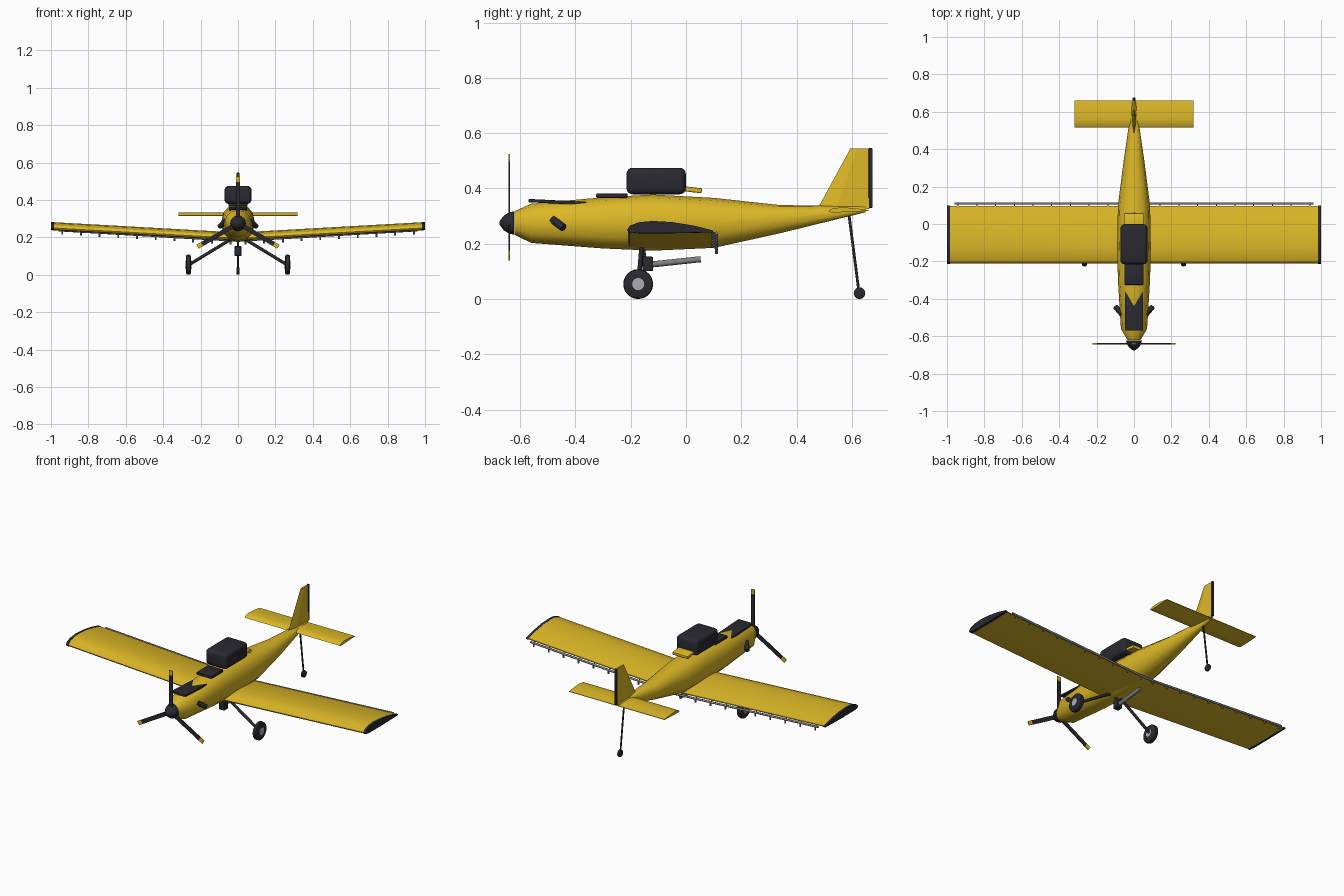
import bpy, bmesh, math
from mathutils import Vector

cube = bpy.data.objects.get("Cube")
if cube:
    bpy.data.objects.remove(cube, do_unlink=True)


def material(name, rgb):
    m = bpy.data.materials.new(name)
    m.use_nodes = True
    m.diffuse_color = (*rgb, 1)
    m.node_tree.nodes["Principled BSDF"].inputs["Base Color"].default_value = (*rgb, 1)
    return m


YELLOW = material("yellow paint", (0.72, 0.48, 0.02))
DARK = material("dark charcoal", (0.022, 0.022, 0.03))
METAL = material("pipe grey", (0.22, 0.22, 0.23))
HUB = material("hub grey", (0.42, 0.42, 0.43))


def finish(name, bm, mat, smooth=None):
    bmesh.ops.recalc_face_normals(bm, faces=bm.faces)
    me = bpy.data.meshes.new(name)
    bm.to_mesh(me)
    bm.free()
    ob = bpy.data.objects.new(name, me)
    bpy.context.collection.objects.link(ob)
    me.materials.append(mat)
    if smooth:
        bpy.ops.object.select_all(action="DESELECT")
        ob.select_set(True)
        bpy.context.view_layer.objects.active = ob
        bpy.ops.object.shade_smooth_by_angle(angle=math.radians(smooth))
    return ob


def loft(name, rings, mat, smooth=None):
    """Skin a list of equal-length closed rings and cap both ends."""
    bm = bmesh.new()
    rows = [[bm.verts.new(p) for p in ring] for ring in rings]
    n = len(rows[0])
    for a, b in zip(rows, rows[1:]):
        for i in range(n):
            j = (i + 1) % n
            bm.faces.new((a[i], a[j], b[j], b[i]))
    bm.faces.new(rows[0])
    bm.faces.new(rows[-1])
    return finish(name, bm, mat, smooth)


def box(name, center, size, mat, tilt=0, bevel=0.004, segments=2):
    bm = bmesh.new()
    bmesh.ops.create_cube(bm, size=1)
    bmesh.ops.scale(bm, vec=size, verts=bm.verts)
    if bevel:
        bmesh.ops.bevel(bm, geom=bm.edges[:], offset=bevel, segments=segments,
                        profile=0.5, affect="EDGES")
    ob = finish(name, bm, mat, 35)
    ob.location = center
    ob.rotation_euler.x = tilt
    return ob


def rod(name, p, q, radius, mat, sides=10, end_radius=None):
    p, q = Vector(p), Vector(q)
    bm = bmesh.new()
    bmesh.ops.create_cone(bm, cap_ends=True, segments=sides, radius1=radius,
                          radius2=radius if end_radius is None else end_radius,
                          depth=(q - p).length)
    ob = finish(name, bm, mat, 40)
    ob.location = (p + q) / 2
    ob.rotation_euler = (q - p).to_track_quat("Z", "Y").to_euler()
    return ob


def wheel(name, center, radius, width, mat, bevel):
    """Tyre on the x axis with rounded shoulders."""
    x, y, z = center
    h = width / 2
    profile = [(-h, radius - bevel), (-h + bevel * 0.4, radius - bevel * 0.25),
               (0, radius), (h - bevel * 0.4, radius - bevel * 0.25), (h, radius - bevel)]
    turns = [math.tau * i / 24 for i in range(24)]
    return loft(name, [[(x + dx, y + r * math.cos(t), z + r * math.sin(t)) for t in turns]
                       for dx, r in profile], mat, 50)


# Fuselage: y, half width, bottom, top
stations = [(-0.62, 0.035, 0.232, 0.318), (-0.56, 0.07, 0.203, 0.345),
            (-0.3, 0.086, 0.183, 0.368), (-0.12, 0.09, 0.175, 0.378),
            (0.1, 0.086, 0.185, 0.366), (0.34, 0.055, 0.238, 0.34),
            (0.65, 0.01, 0.314, 0.336)]


def power(c):
    return math.copysign(abs(c) ** 0.88, c)


rings = []
for y, w, lo, hi in stations:
    rings.append([(w * power(math.cos(a)), y, (lo + hi) / 2 + (hi - lo) / 2 * power(math.sin(a)))
                  for a in (math.tau * i / 12 for i in range(12))])
loft("fuselage", rings, YELLOW, 40)

# Spinner
rings = [[(r * math.cos(a), y, 0.275 + r * math.sin(a))
          for a in (math.tau * i / 16 for i in range(16))]
         for y, r in ((-0.622, 0.042), (-0.64, 0.039), (-0.66, 0.026), (-0.675, 0.006))]
loft("spinner", rings, DARK, 50)

# Propeller blades with painted tips
for i in range(3):
    angle = math.tau * i / 3
    for part, r0, r1, mat in (("blade", 0.02, 0.222, DARK), ("blade_tip", 0.222, 0.25, YELLOW)):
        mid = (r0 + r1) / 2
        ob = box(f"propeller_{part}_{i + 1}",
                 (math.sin(angle) * mid, -0.64, 0.275 + math.cos(angle) * mid),
                 (0.024, 0.006, r1 - r0), mat, bevel=0)
        ob.rotation_euler.y = angle

# Wing: flat-bottomed section with dihedral, and dark tip caps
section = [(-0.21, 0.012), (-0.2, 0.026), (-0.17, 0.038), (-0.12, 0.043), (-0.05, 0.039),
           (0.03, 0.026), (0.095, 0.009), (0.095, 0.003), (-0.05, 0), (-0.17, 0), (-0.205, 0.004)]


def wing_ring(x, grow=1.0):
    return [(x, -0.057 + (y + 0.057) * grow, 0.183 + 0.056 * abs(x) + 0.02 + (z - 0.02) * grow)
            for y, z in section]


loft("wing", [wing_ring(x) for x in (-0.986, 0, 0.986)], YELLOW, 30)
for side, s in (("left", 1), ("right", -1)):
    loft(f"wing_tip_{side}", [wing_ring(s * 0.985, 1.02), wing_ring(s * 1.0, 1.02)], DARK, 30)

# Tailplane
tail = [(0.515, 0.318), (0.525, 0.326), (0.56, 0.332), (0.61, 0.329),
        (0.66, 0.322), (0.66, 0.319), (0.56, 0.314), (0.525, 0.314)]
loft("tailplane", [[(x, y, z) for y, z in tail] for x in (-0.318, 0.318)], YELLOW, 30)


# Fin, thinner at the top, and rudder strip
def fin_ring(z, front, rear, half):
    mid = front + (rear - front) * 0.35
    return [(0, front, z), (half, mid, z), (half * 0.6, rear, z),
            (-half * 0.6, rear, z), (-half, mid, z)]


loft("fin", [fin_ring(0.325, 0.475, 0.665, 0.011), fin_ring(0.545, 0.595, 0.665, 0.006)], YELLOW)
box("rudder", (0, 0.668, 0.438), (0.014, 0.014, 0.216), DARK, bevel=0.002)

# Cockpit canopy, rear fairing, hopper lid and nose panel
box("canopy", (0, -0.108, 0.427), (0.144, 0.215, 0.096), DARK, bevel=0.022, segments=4)
box("canopy_fairing", (0, 0.02, 0.396), (0.104, 0.075, 0.018), YELLOW, tilt=-0.12)
box("hopper_lid", (0, -0.268, 0.374), (0.102, 0.114, 0.016), DARK)
box("nose_panel", (0, -0.465, 0.351), (0.096, 0.21, 0.012), DARK, tilt=-0.05, bevel=0.003)

# Exhausts and main landing gear
for side, s in (("left", 1), ("right", -1)):
    rod(f"exhaust_{side}", (s * 0.065, -0.483, 0.288), (s * 0.098, -0.444, 0.258), 0.014, DARK, 12)
    rod(f"gear_leg_{side}", (s * 0.03, -0.16, 0.195), (s * 0.258, -0.172, 0.056), 0.0085, DARK)
    wheel(f"main_wheel_{side}", (s * 0.265, -0.173, 0.054), 0.054, 0.026, DARK, 0.008)
    rod(f"wheel_hub_{side}", (s * 0.249, -0.173, 0.054), (s * 0.281, -0.173, 0.054), 0.022, HUB, 16)

# Tail wheel
rod("tail_strut", (0, 0.588, 0.32), (0, 0.626, 0.025), 0.005, DARK)
wheel("tail_wheel", (0, 0.628, 0.021), 0.021, 0.016, DARK, 0.005)

# Spray pump and feed pipe
box("spray_pump", (0, -0.138, 0.127), (0.036, 0.038, 0.052), DARK)
rod("pump_mount", (0, -0.15, 0.14), (0, -0.155, 0.19), 0.007, DARK)
rod("feed_pipe", (0, -0.125, 0.125), (0, 0.053, 0.144), 0.011, METAL, 14)

# Spray booms with brackets and nozzles behind the wing
for side, s in (("left", 1), ("right", -1)):
    rod(f"spray_boom_{side}", (0, 0.11, 0.182), (s * 0.96, 0.11, 0.238), 0.006, METAL)
    for i in range(10):
        x = 0.04 + i * 0.1
        z = 0.182 + 0.058 * x
        rod(f"nozzle_{side}_{i + 1}", (s * x, 0.11, z), (s * x, 0.11, z - 0.022), 0.005, METAL, 8)
        rod(f"boom_bracket_{side}_{i + 1}", (s * x, 0.085, z + 0.008), (s * x, 0.11, z),
            0.003, METAL, 6)
